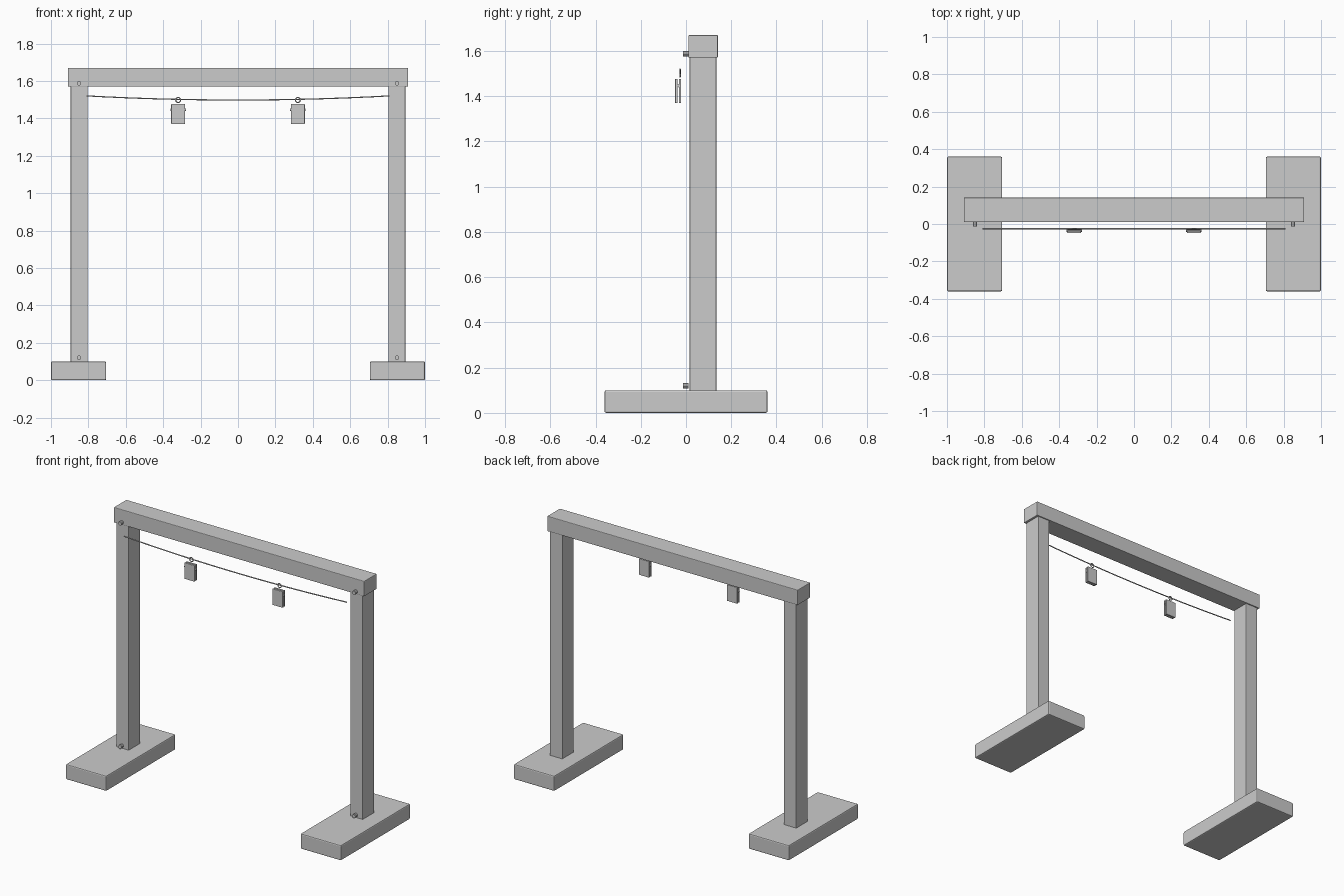
import bpy, math
from mathutils import Vector

if "Cube" in bpy.data.objects:
    bpy.data.objects.remove(bpy.data.objects["Cube"])

grey = bpy.data.materials.new("plain_grey")
grey.diffuse_color = (0.6, 0.6, 0.6, 1)
grey.use_nodes = True
grey.node_tree.nodes["Principled BSDF"].inputs["Base Color"].default_value = grey.diffuse_color


def finish(ob, name, bevel=0.0, segments=2):
    ob.name = name
    ob.data.materials.append(grey)
    if bevel:
        m = ob.modifiers.new("soft_edges", 'BEVEL')
        m.width, m.segments = bevel, segments
    return ob


def box(name, x, y, z, bevel=0.0):
    """Box from (min, max) ranges."""
    bpy.ops.mesh.primitive_cube_add(size=1, location=[sum(r) / 2 for r in (x, y, z)])
    ob = bpy.context.object
    ob.scale = [r[1] - r[0] for r in (x, y, z)]
    bpy.ops.object.transform_apply(location=False, rotation=False, scale=True)
    return finish(ob, name, bevel)


def rod(name, loc, radius, depth, rot, sides):
    bpy.ops.mesh.primitive_cylinder_add(vertices=sides, radius=radius, depth=depth,
                                        location=loc, rotation=rot)
    bpy.ops.object.shade_smooth_by_angle(angle=math.radians(30))
    return finish(bpy.context.object, name)


def wire_z(x):
    return 1.498 + 0.022 * (x / 0.81) ** 2


# Frame: crossbeam, posts and feet
box("crossbeam", (-0.91, 0.91), (0.01, 0.141), (1.57, 1.67), 0.004)
for side, s in (("left", -1), ("right", 1)):
    def span(a, b):
        return tuple(sorted((s * a, s * b)))
    box(side + "_post", span(0.805, 0.895), (0.016, 0.134), (0.09, 1.575), 0.003)
    box(side + "_foot", span(0.705, 1.0), (-0.36, 0.36), (0.0, 0.1), 0.007)
    # Bolts on the front of each post
    for level, z in (("lower", 0.12), ("upper", 1.587)):
        rod(f"{side}_{level}_bolt", (s * 0.85, -0.001, z), 0.012, 0.024,
            (math.pi / 2, 0, 0), 10)

    # Hanging clip: ring, two plates and a hinge pin
    cx = s * 0.32
    bpy.ops.mesh.primitive_torus_add(major_radius=0.013, minor_radius=0.003,
                                     major_segments=20, minor_segments=8,
                                     location=(cx, -0.026, 1.498),
                                     rotation=(math.pi / 2, 0, 0))
    bpy.ops.object.shade_smooth()
    finish(bpy.context.object, side + "_ring")
    for part, y in (("front", (-0.048, -0.037)), ("back", (-0.032, -0.021))):
        box(f"{side}_clip_{part}_plate", (cx - 0.037, cx + 0.037), y, (1.37, 1.476), 0.002)
    rod(side + "_hinge_pin", (cx, -0.0345, 1.446), 0.007, 0.084, (0, math.pi / 2, 0), 12)

# Sagging wire
cu = bpy.data.curves.new("wire", 'CURVE')
cu.dimensions = '3D'
cu.bevel_depth = 0.0035
cu.bevel_resolution = 1
cu.use_fill_caps = True
sp = cu.splines.new('POLY')
n = 24
sp.points.add(n)
for i, p in enumerate(sp.points):
    x = -0.81 + 1.62 * i / n
    p.co = (x, -0.026, wire_z(x), 1)
wire = bpy.data.objects.new("wire", cu)
bpy.context.collection.objects.link(wire)
finish(wire, "wire")
